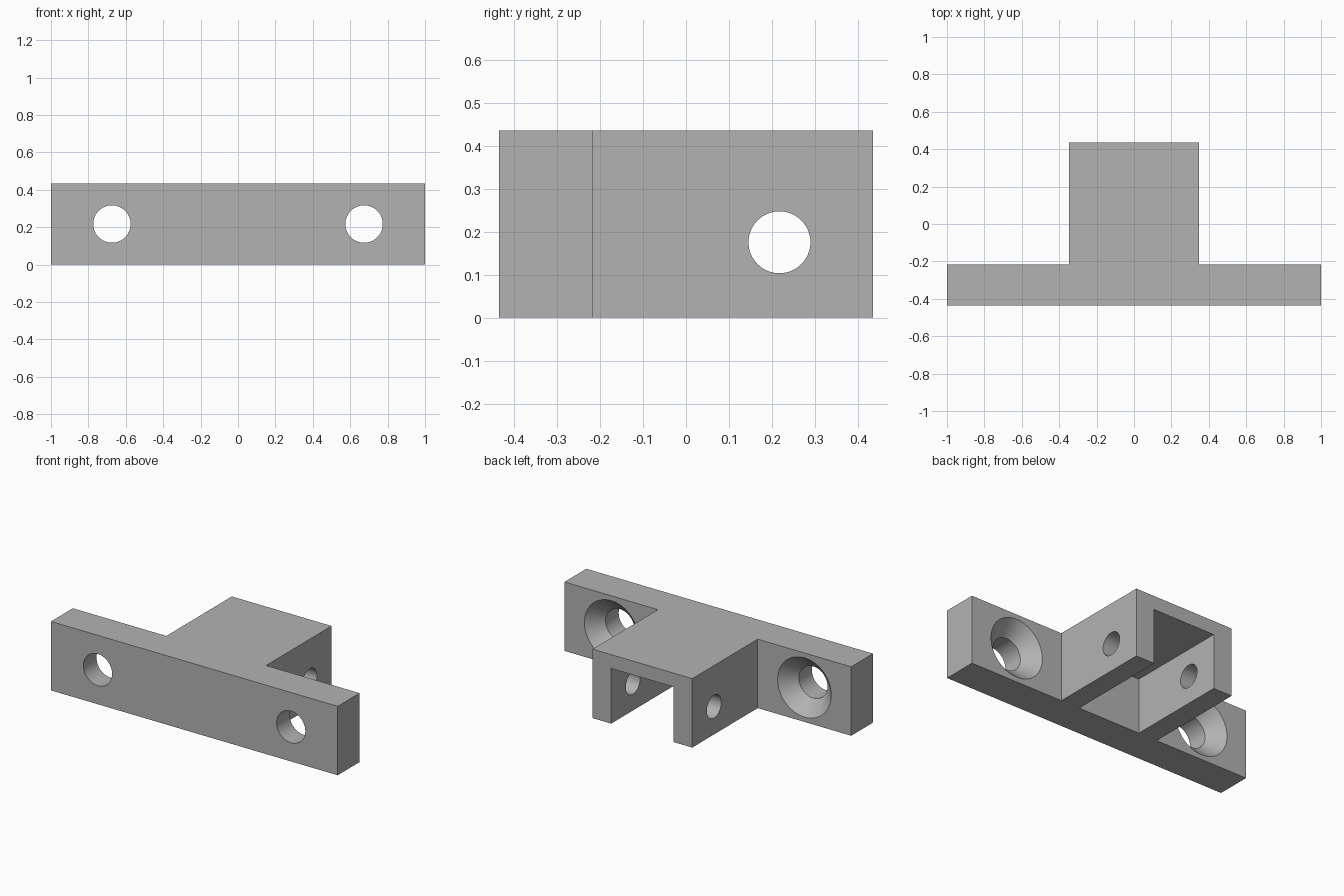
import bpy
from math import pi, radians

cube = bpy.data.objects.get("Cube")
if cube:
    bpy.data.objects.remove(cube, do_unlink=True)

U = 1 / 23              # design module: the bracket is 46 modules long
HEIGHT = 10 * U
FRONT, PLATE_BACK, BACK = -10 * U, -5 * U, 10 * U
BLOCK = 8 * U           # half width of the clevis block

grey = bpy.data.materials.new("grey")
grey.use_nodes = True
grey.diffuse_color = (0.45, 0.45, 0.45, 1)
grey.node_tree.nodes["Principled BSDF"].inputs["Base Color"].default_value = (0.45, 0.45, 0.45, 1)

# Body: T-shaped outline extruded upward
half = [(1, FRONT), (1, PLATE_BACK), (BLOCK, PLATE_BACK), (BLOCK, BACK)]
outline = half + [(-x, y) for x, y in reversed(half)]
n = len(outline)
verts = [(x, y, z) for z in (0, HEIGHT) for x, y in outline]
faces = [list(range(n))[::-1], list(range(n, 2 * n))]
faces += [(i, (i + 1) % n, (i + 1) % n + n, i + n) for i in range(n)]
mesh = bpy.data.meshes.new("mounting_bracket")
mesh.from_pydata(verts, [], faces)
mesh.materials.append(grey)
body = bpy.data.objects.new("mounting_bracket", mesh)
bpy.context.collection.objects.link(body)


def cut(cutter):
    """Subtract the cutter from the body, then discard it."""
    cutter.hide_render = True
    cutter.data.materials.append(grey)
    mod = body.modifiers.new("cut", "BOOLEAN")
    mod.operation = "DIFFERENCE"
    mod.solver = "EXACT"
    mod.object = cutter
    bpy.ops.object.select_all(action="DESELECT")
    bpy.context.view_layer.objects.active = body
    body.select_set(True)
    bpy.ops.object.modifier_apply(modifier=mod.name)
    bpy.data.objects.remove(cutter, do_unlink=True)


def cone(r1, r2, depth, loc, rot):
    bpy.ops.mesh.primitive_cone_add(vertices=64, radius1=r1, radius2=r2,
                                    depth=depth, location=loc, rotation=rot)
    return bpy.context.object


# Channel between the two lugs, open below and behind
y_end = BACK + U
bpy.ops.mesh.primitive_cube_add(size=1, location=(0, (PLATE_BACK + y_end) / 2, 3.5 * U))
channel = bpy.context.object
channel.scale = (10 * U, y_end - PLATE_BACK, 9 * U)
cut(channel)

# Pivot pin hole through both lugs
cut(cone(0.072, 0.072, 1, (0, 5 * U, 0.175), (0, pi / 2, 0)))

# Screw holes, countersunk from the back of the plate
for side in (-1, 1):
    x, z = side * 15.5 * U, 5 * U
    cut(cone(0.1, 0.1, 0.6, (x, -0.3, z), (pi / 2, 0, 0)))
    sink = 2 * U
    extra = 0.02        # the cone continues past the surface for a clean cut
    cut(cone(0.1 + sink + extra, 0.1, sink + extra,
             (x, PLATE_BACK + (extra - sink) / 2, z), (pi / 2, 0, 0)))

bpy.ops.object.select_all(action="DESELECT")
body.select_set(True)
bpy.context.view_layer.objects.active = body
bpy.ops.object.shade_smooth_by_angle(angle=radians(30))
